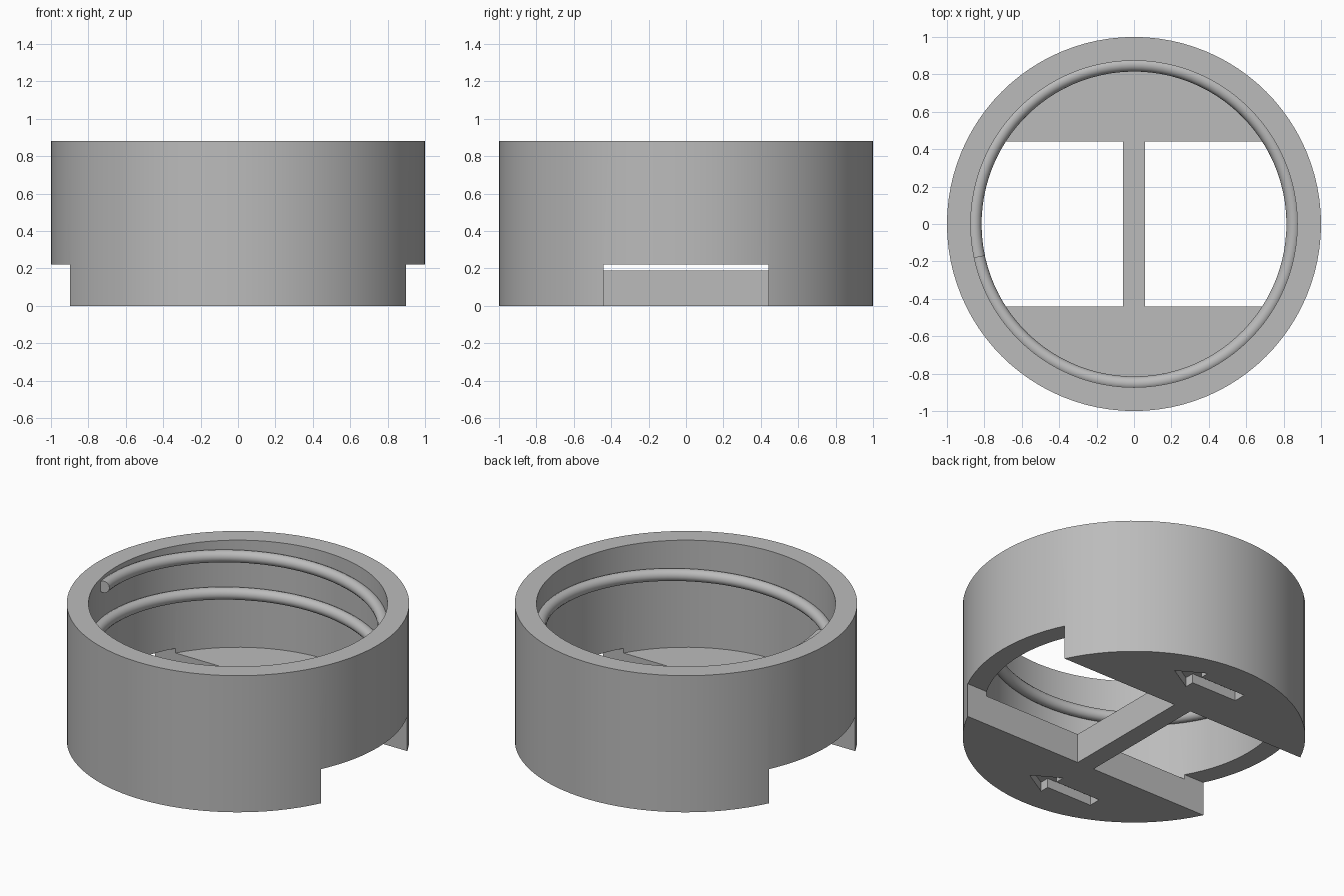
import bpy
import bmesh
from math import sin, cos, pi, radians

if "Cube" in bpy.data.objects:
    bpy.data.objects.remove(bpy.data.objects["Cube"], do_unlink=True)

OUTER, BORE, HEIGHT, FLOOR = 1.0, 0.873, 0.88, 0.19
SLOT_TOP, SLOT_HALF, BAR_HALF = 0.22, 0.44, 0.06

grey = bpy.data.materials.new("plain_grey")
grey.use_nodes = True
grey.diffuse_color = (0.5, 0.5, 0.5, 1)
grey.node_tree.nodes["Principled BSDF"].inputs["Base Color"].default_value = (0.5, 0.5, 0.5, 1)


def finish(name, bm):
    bmesh.ops.recalc_face_normals(bm, faces=bm.faces)
    mesh = bpy.data.meshes.new(name)
    bm.to_mesh(mesh)
    bm.free()
    mesh.materials.append(grey)
    ob = bpy.data.objects.new(name, mesh)
    bpy.context.collection.objects.link(ob)
    return ob


def prism(name, outline, z0, z1):
    """Extrude a flat outline from z0 to z1."""
    bm = bmesh.new()
    face = bm.faces.new([bm.verts.new((x, y, z0)) for x, y in outline])
    top = bmesh.ops.extrude_face_region(bm, geom=[face])["geom"]
    bmesh.ops.translate(bm, vec=(0, 0, z1 - z0),
                        verts=[v for v in top if isinstance(v, bmesh.types.BMVert)])
    return finish(name, bm)


def circle(radius, n=96):
    return [(radius * cos(2 * pi * i / n), radius * sin(2 * pi * i / n)) for i in range(n)]


def cut(target, cutter):
    cutter.hide_render = True
    mod = target.modifiers.new("cut", "BOOLEAN")
    mod.operation, mod.solver, mod.object = "DIFFERENCE", "EXACT", cutter
    bpy.context.view_layer.objects.active = target
    bpy.ops.object.modifier_apply(modifier=mod.name)
    bpy.data.objects.remove(cutter, do_unlink=True)


def smooth(ob):
    bpy.ops.object.select_all(action="DESELECT")
    ob.select_set(True)
    bpy.context.view_layer.objects.active = ob
    bpy.ops.object.shade_smooth_by_angle(angle=radians(30))


# Cup with a thick floor
body = prism("cap_body", circle(OUTER), 0, HEIGHT)
cut(body, prism("bore_cutter", circle(BORE), FLOOR, HEIGHT + 0.1))

# Side openings that leave a central bar across the floor
for side in (1, -1):
    a, b = side * BAR_HALF, side * 1.2
    box = [(a, -SLOT_HALF), (b, -SLOT_HALF), (b, SLOT_HALF), (a, SLOT_HALF)]
    cut(body, prism("slot_cutter", box, -0.1, SLOT_TOP))

# Arrows sunk into the underside
for tail, y in ((-0.18, 0.745), (-0.317, -0.735)):
    neck, tip = tail + 0.325, tail + 0.495
    half = [(tail, 0.04), (neck, 0.04), (neck, 0.1)]
    arrow = [(x, y + w) for x, w in half] + [(tip, y)] + [(x, y - w) for x, w in reversed(half)]
    cut(body, prism("arrow_cutter", arrow, -0.1, 0.06))
smooth(body)

# Helical thread ridge inside the bore
START, END, PITCH, Z_TOP = 192, -347, 0.24, 0.83
RIDGE, CENTRE, STEPS, SIDES = 0.038, 0.853, 144, 14
bm = bmesh.new()
rings = []
for i in range(STEPS + 1):
    deg = START + (END - START) * i / STEPS
    z = Z_TOP - PITCH * (START - deg) / 360
    ring = []
    for k in range(SIDES):
        t = 2 * pi * k / SIDES
        r = CENTRE + RIDGE * cos(t)
        ring.append(bm.verts.new((r * cos(radians(deg)), r * sin(radians(deg)), z + RIDGE * sin(t))))
    rings.append(ring)
for r0, r1 in zip(rings, rings[1:]):
    for k in range(SIDES):
        j = (k + 1) % SIDES
        bm.faces.new((r0[k], r0[j], r1[j], r1[k]))
bm.faces.new(rings[0])
bm.faces.new(rings[-1])
smooth(finish("inner_thread", bm))
